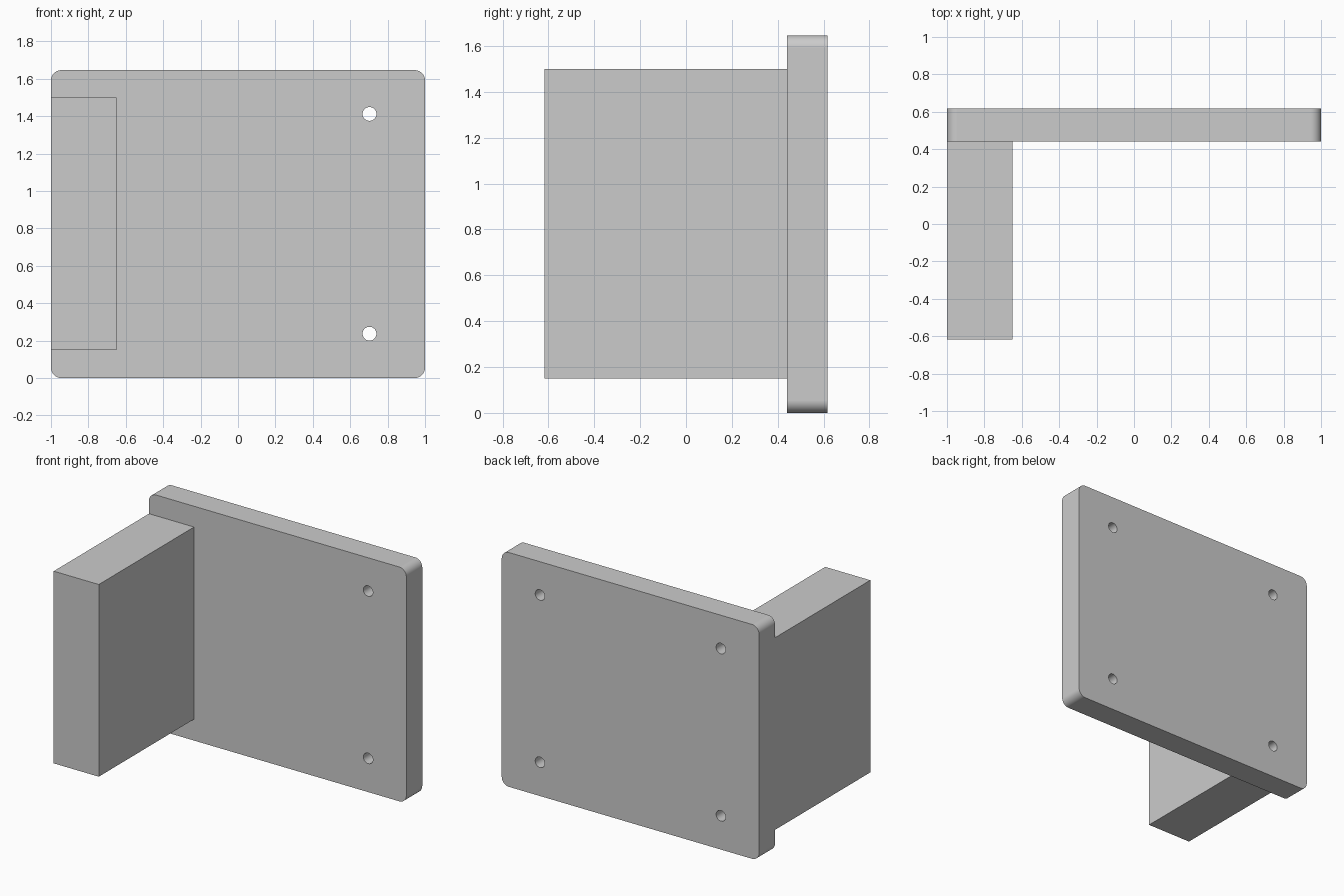
import bpy, bmesh
from mathutils import Matrix

if "Cube" in bpy.data.objects:
    bpy.data.objects.remove(bpy.data.objects["Cube"])

Y_FRONT, Y_FACE, Y_BACK = -0.617, 0.44, 0.617
HEIGHT, CORNER = 1.646, 0.055
HOLE_R = 0.037


def make_object(name, bm):
    bmesh.ops.recalc_face_normals(bm, faces=bm.faces)
    mesh = bpy.data.meshes.new(name)
    bm.to_mesh(mesh)
    bm.free()
    obj = bpy.data.objects.new(name, mesh)
    bpy.context.collection.objects.link(obj)
    return obj


def box(name, lo, hi, round_y_edges=0.0):
    bm = bmesh.new()
    bmesh.ops.create_cube(bm, size=1)
    for v in bm.verts:
        v.co = [(a + b) / 2 + c * (b - a) for a, b, c in zip(lo, hi, v.co)]
    if round_y_edges:
        edges = [e for e in bm.edges
                 if abs(e.verts[0].co.y - e.verts[1].co.y) > 0.01]
        bmesh.ops.bevel(bm, geom=edges, offset=round_y_edges, segments=10,
                        profile=0.5, affect='EDGES')
    return make_object(name, bm)


def hole_cutter(x, z, y0, y1):
    bm = bmesh.new()
    place = Matrix.Translation((x, (y0 + y1) / 2, z)) @ Matrix.Rotation(1.5707963, 4, 'X')
    bmesh.ops.create_cone(bm, cap_ends=True, segments=40, radius1=HOLE_R,
                          radius2=HOLE_R, depth=y1 - y0, matrix=place)
    return make_object("hole_cutter", bm)


def boolean(target, tool, operation):
    mod = target.modifiers.new(operation.title(), 'BOOLEAN')
    mod.operation, mod.solver, mod.object = operation, 'EXACT', tool
    bpy.context.view_layer.objects.active = target
    bpy.ops.object.modifier_apply(modifier=mod.name)
    bpy.data.objects.remove(tool, do_unlink=True)


# Upright plate with rounded corners
bracket = box("mounting_bracket", (-1, Y_FACE, 0), (1, Y_BACK, HEIGHT), CORNER)

# Solid arm fused to the front of the plate, flush with its left side
arm = box("arm", (-1, Y_FRONT, 0.15), (-0.65, 0.5, 1.5))
boolean(bracket, arm, 'UNION')

# Four screw holes: through on the right, stopping at the arm on the left
for z in (0.237, 1.412):
    boolean(bracket, hole_cutter(0.703, z, 0.3, 0.8), 'DIFFERENCE')
    boolean(bracket, hole_cutter(-0.703, z, Y_FACE, 0.8), 'DIFFERENCE')

# Smooth the rounded corners and hole walls, keep the flats flat
bpy.ops.object.select_all(action='DESELECT')
bracket.select_set(True)
bpy.context.view_layer.objects.active = bracket
bpy.ops.object.shade_smooth_by_angle()
weighted = bracket.modifiers.new("Weighted Normals", 'WEIGHTED_NORMAL')
weighted.keep_sharp = True
